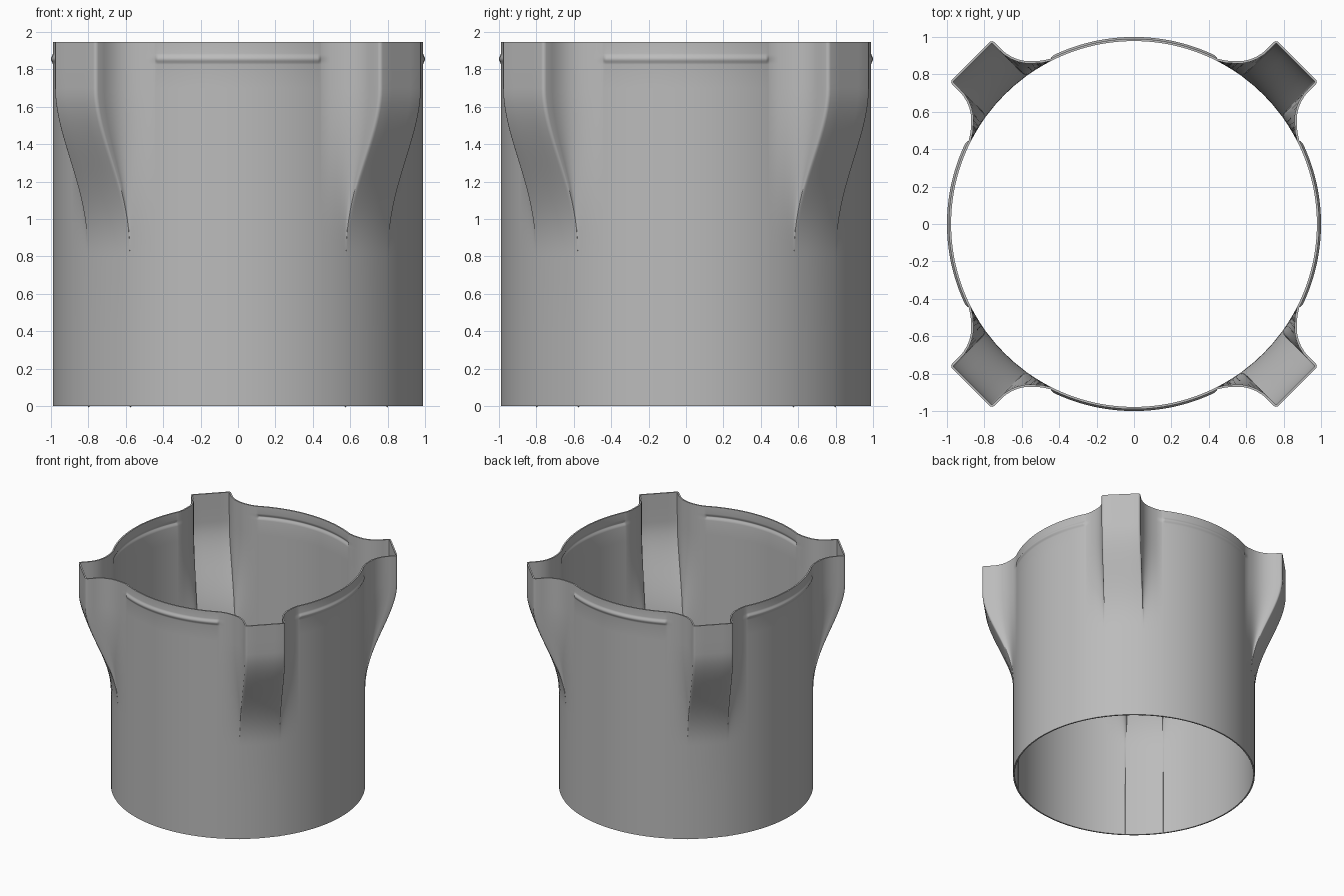
import bpy, bmesh, math

cube = bpy.data.objects.get("Cube")
if cube:
    bpy.data.objects.remove(cube)

RADIUS, HEIGHT, WALL = 0.99, 1.945, 0.012
LUG_LOW, LUG_FULL = 0.8, 1.7          # heights where the lugs start and reach full depth
BEAD_Z, BEAD_HALF, BEAD_OUT = 1.855, 0.03, 0.01

# Half outline of a corner lug: (sideways, outward along the diagonal)
LUG = [(0, 1.234), (0.07, 1.234), (0.14, 1.234), (0.149, 1.232), (0.156, 1.226),
       (0.159, 1.215), (0.159, 1.17), (0.161, 1.13), (0.171, 1.09), (0.184, 1.06),
       (0.205, 1.027), (0.231, 1.0), (0.268, 0.967), (0.309, 0.9405)]
EDGE = math.asin(LUG[-1][0] / RADIUS)


def lug_depth(z):
    s = min(max((z - LUG_LOW) / (LUG_FULL - LUG_LOW), 0), 1) ** 1.15
    return s * s * (3 - 2 * s)


def bead_offset(z, fade):
    d = abs(z - BEAD_Z) / BEAD_HALF
    return BEAD_OUT * fade * math.cos(d * math.pi / 2) ** 2 if d < 1 else 0


def quarter(z):
    """Outline of one quarter turn, centred on a lug: (sideways, outward)."""
    t = lug_depth(z)
    half = []
    for v, u in LUG:
        round_u = math.sqrt(RADIUS ** 2 - v * v)
        half.append((v, round_u + t * (u - round_u)))
    # plain wall between lugs, carrying the pressed bead
    span = math.pi / 4 - EDGE
    for f in [0.015, 0.03, 0.045, 0.06] + [0.06 + 0.94 * i / 14 for i in range(1, 15)]:
        r = RADIUS + bead_offset(z, min(f / 0.045, 1))
        a = EDGE + span * f
        half.append((r * math.sin(a), r * math.cos(a)))
    return [(-v, u) for v, u in half[-2:0:-1]] + half


def ring(z):
    pts = []
    for k in range(4):
        a = math.pi / 4 + k * math.pi / 2
        c, s = math.cos(a), math.sin(a)
        pts += [(u * c - v * s, u * s + v * c, z) for v, u in quarter(z)]
    return pts


# Heights of the lofted rings
levels = [0, 0.4]
levels += [LUG_LOW + (LUG_FULL - LUG_LOW) * i / 24 for i in range(25)]
levels += [BEAD_Z + BEAD_HALF * i / 5 for i in range(-5, 6)] + [HEIGHT]

bm = bmesh.new()
rings = [[bm.verts.new(p) for p in ring(z)] for z in levels]
for low, high in zip(rings, rings[1:]):
    n = len(low)
    for i in range(n):
        j = (i + 1) % n
        bm.faces.new((low[i], low[j], high[j], high[i]))
mesh = bpy.data.meshes.new("cup_shell")
bm.to_mesh(mesh)
bm.free()

shell = bpy.data.objects.new("cup_shell", mesh)
bpy.context.collection.objects.link(shell)

# Wall thickness grows inward
solid = shell.modifiers.new("wall", "SOLIDIFY")
solid.thickness = WALL
solid.offset = -1

grey = bpy.data.materials.new("plain grey")
grey.use_nodes = True
colour = (0.5, 0.5, 0.5, 1)
grey.diffuse_color = colour
grey.node_tree.nodes["Principled BSDF"].inputs["Base Color"].default_value = colour
mesh.materials.append(grey)

# Smooth walls with crisp rims
bpy.context.view_layer.objects.active = shell
shell.select_set(True)
bpy.ops.object.modifier_apply(modifier="wall")
bpy.ops.object.shade_smooth_by_angle(angle=math.radians(40))
